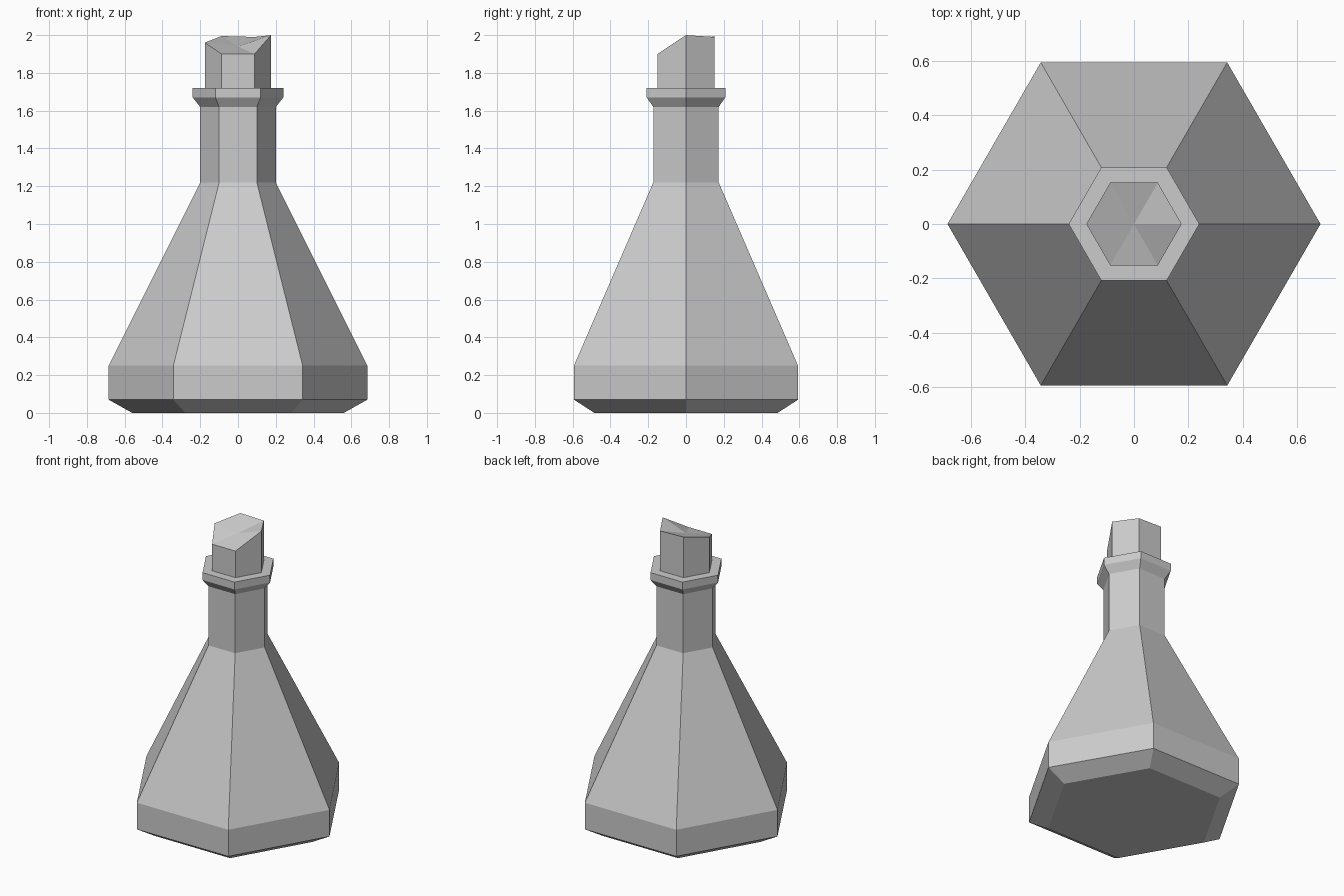
import bpy, bmesh
from math import cos, sin, pi

if "Cube" in bpy.data.objects:
    bpy.data.objects.remove(bpy.data.objects["Cube"])

SIDES = 6


def ring(bm, radius, heights):
    return [bm.verts.new((radius * cos(2 * pi * i / SIDES),
                          radius * sin(2 * pi * i / SIDES), z))
            for i, z in enumerate(heights)]


def hex_part(name, rings, apex=None):
    """Loft hexagonal rings; close the top flat, or as a fan to an apex height."""
    bm = bmesh.new()
    loops = [ring(bm, r, h if isinstance(h, list) else [h] * SIDES) for r, h in rings]
    bm.faces.new(loops[0][::-1])
    for a, b in zip(loops, loops[1:]):
        for i in range(SIDES):
            j = (i + 1) % SIDES
            bm.faces.new((a[i], a[j], b[j], b[i]))
    top = loops[-1]
    if apex is None:
        bm.faces.new(top)
    else:
        c = bm.verts.new((0, 0, apex))
        for i in range(SIDES):
            bm.faces.new((top[i], top[(i + 1) % SIDES], c))
    bmesh.ops.recalc_face_normals(bm, faces=bm.faces)
    mesh = bpy.data.meshes.new(name)
    bm.to_mesh(mesh)
    bm.free()
    obj = bpy.data.objects.new(name, mesh)
    bpy.context.collection.objects.link(obj)
    return obj


# Flask: chamfered base, sloping shoulders, straight neck, flared lip
hex_part("flask", [(0.56, 0), (0.685, 0.07), (0.685, 0.25), (0.2, 1.22),
                   (0.2, 1.62), (0.24, 1.67), (0.24, 1.72)])

# Stopper: uneven, slightly dished top (heights run anticlockwise from +x)
hex_part("stopper", [(0.175, 1.70), (0.175, [2.0, 1.99, 1.995, 1.96, 1.9, 1.9])],
         apex=1.94)
